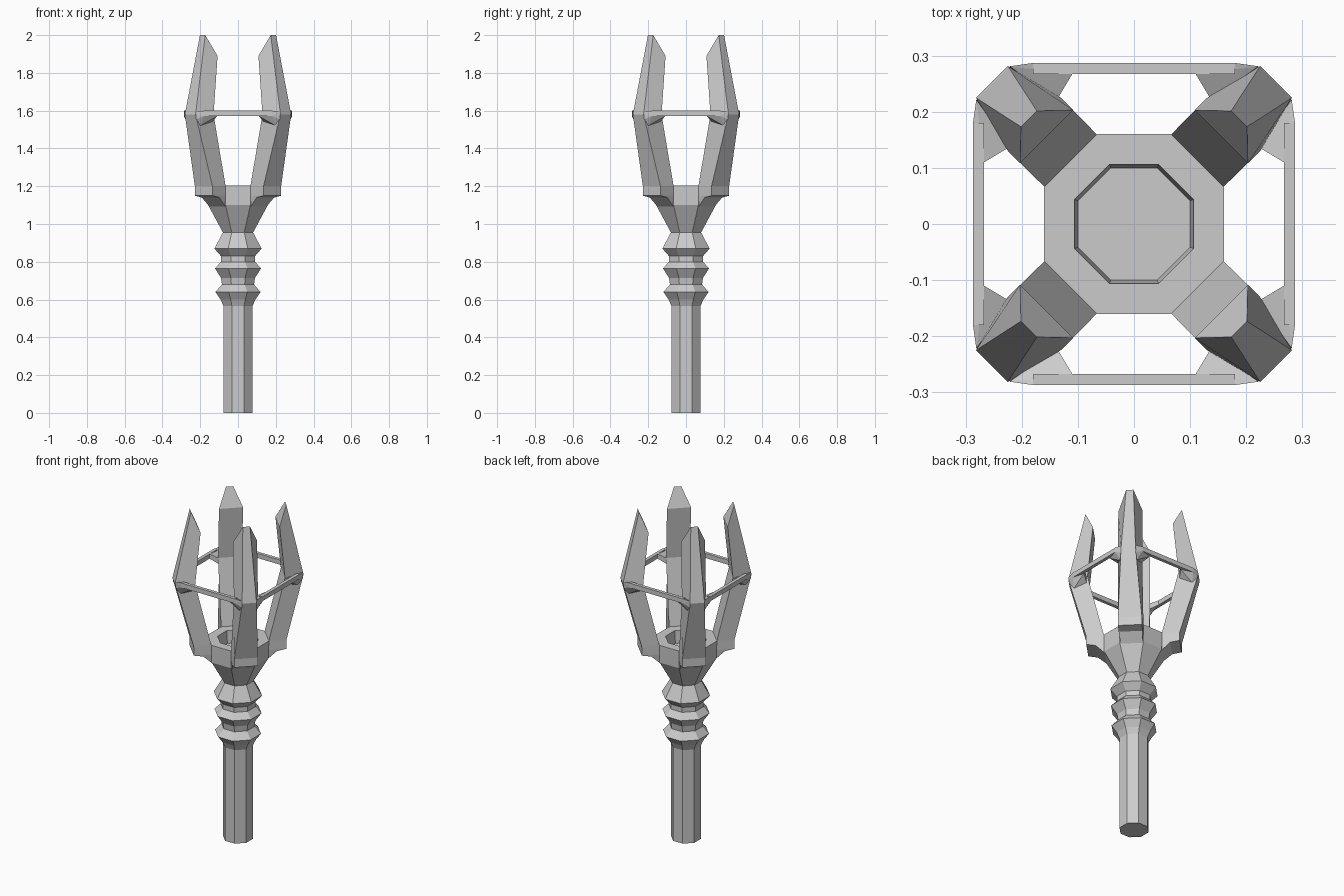
import bpy, bmesh, math
from mathutils import Matrix

if "Cube" in bpy.data.objects:
    bpy.data.objects.remove(bpy.data.objects["Cube"])


def finish(bm, name):
    bmesh.ops.recalc_face_normals(bm, faces=bm.faces[:])
    me = bpy.data.meshes.new(name)
    bm.to_mesh(me)
    bm.free()
    ob = bpy.data.objects.new(name, me)
    bpy.context.collection.objects.link(ob)
    return ob


def loft(name, rings, turn=0.0):
    """Skin a list of equal-sized point rings and cap both ends."""
    bm = bmesh.new()
    vs = [[bm.verts.new(p) for p in ring] for ring in rings]
    n = len(vs[0])
    for a, b in zip(vs, vs[1:]):
        for i in range(n):
            j = (i + 1) % n
            bm.faces.new((a[i], a[j], b[j], b[i]))
    bm.faces.new(vs[0])
    bm.faces.new(vs[-1])
    bm.transform(Matrix.Rotation(turn, 4, 'Z'))
    return finish(bm, name)


def octagon(apothem, z):
    r = apothem / math.cos(math.pi / 8)
    return [(r * math.cos(math.pi / 8 + i * math.pi / 4),
             r * math.sin(math.pi / 8 + i * math.pi / 4), z) for i in range(8)]


# Octagonal handle, three collars and hollow cup
handle = [(0.077, 0), (0.077, 0.565), (0.092, 0.60), (0.119, 0.64),
          (0.085, 0.68), (0.09, 0.715), (0.122, 0.765), (0.09, 0.80),
          (0.09, 0.83), (0.125, 0.87), (0.08, 0.955), (0.158, 1.10),
          (0.16, 1.205), (0.106, 1.205), (0.10, 1.13)]
loft("handle_and_cup", [octagon(a, z) for a, z in handle])


def arm_section(ri, wi, zi, ro, wo, zo):
    return [(ri, -wi / 2, zi), (ri, wi / 2, zi), (ro, wo / 2, zo), (ro, -wo / 2, zo)]


# Four prongs on the diagonals: foot, widening shaft, blade, chisel tip
prong = [arm_section(0.14, 0.115, 1.08, 0.205, 0.132, 1.14),
         arm_section(0.14, 0.132, 1.15, 0.257, 0.132, 1.15),
         arm_section(0.16, 0.132, 1.205, 0.257, 0.132, 1.20),
         arm_section(0.25, 0.134, 1.58, 0.358, 0.08, 1.58),
         arm_section(0.22, 0.134, 1.89, 0.265, 0.04, 2.0),
         ]
for k in range(4):
    loft("prong_%d" % (k + 1), prong, math.pi / 4 + k * math.pi / 2)


def hull(bm, pts):
    vs = [bm.verts.new(p) for p in pts]
    bmesh.ops.convex_hull(bm, input=vs)


# Thin rails linking the prongs, with gussets at both ends
for k in range(4):
    bm = bmesh.new()
    hull(bm, [(x, y, z) for x in (-0.18, 0.18) for y in (0.267, 0.287) for z in (1.572, 1.60)])
    for s in (-1, 1):
        hull(bm, [(s * 0.11, 0.267, 1.572), (s * 0.11, 0.267, 1.60),
                  (s * 0.18, 0.287, 1.572), (s * 0.18, 0.287, 1.60),
                  (s * 0.222, 0.281, 1.595), (s * 0.222, 0.278, 1.555),
                  (s * 0.137, 0.222, 1.575), (s * 0.137, 0.222, 1.54),
                  (s * 0.20, 0.262, 1.52)])
    bm.transform(Matrix.Rotation(k * math.pi / 2, 4, 'Z'))
    finish(bm, "rail_%d" % (k + 1))
